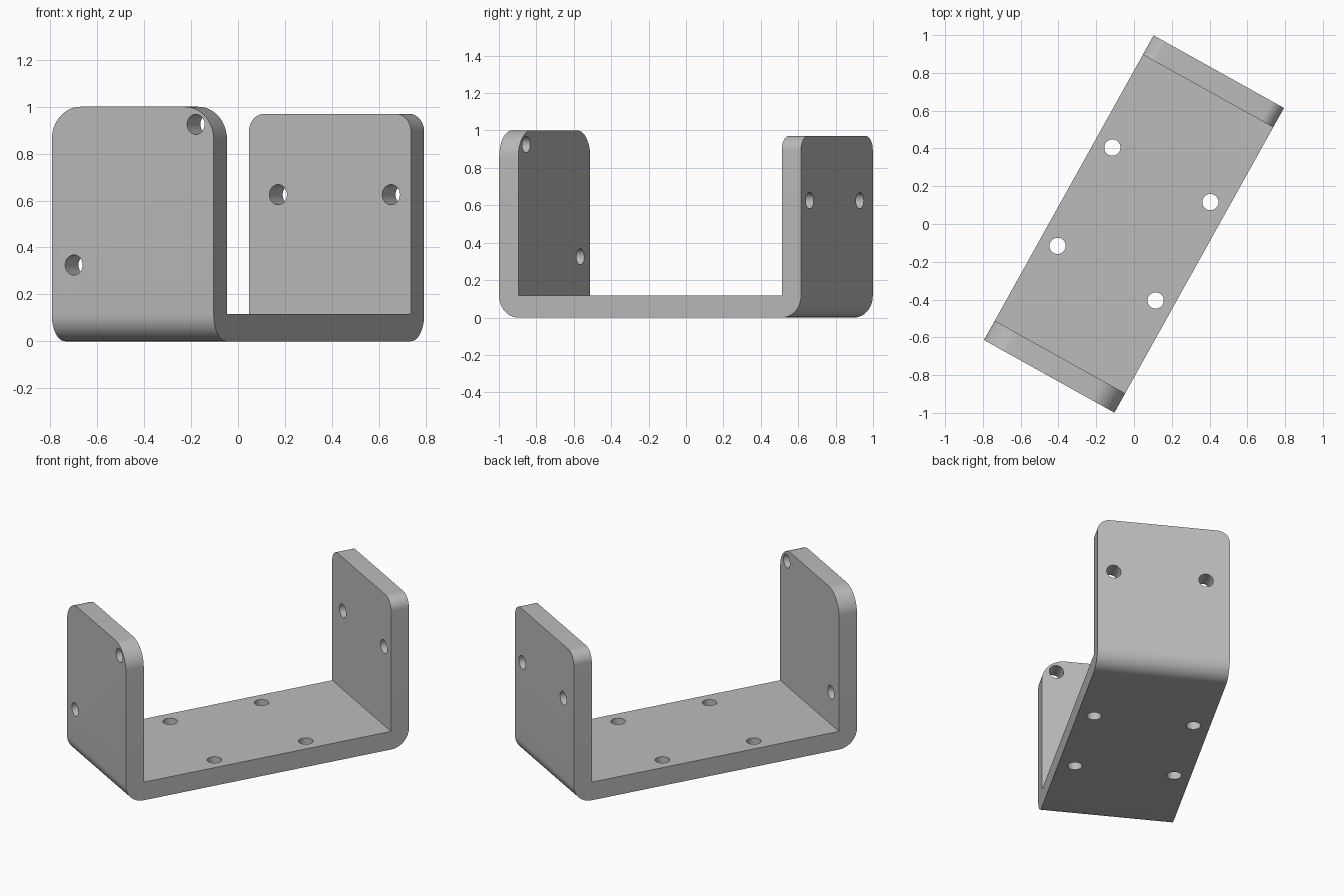
import bpy
import bmesh
import math
from mathutils import Matrix, Vector

# Remove the default cube
cube = bpy.data.objects.get("Cube")
if cube:
    bpy.data.objects.remove(cube, do_unlink=True)

WIDTH, LENGTH, THICK = 0.79, 1.846, 0.117
FRONT_H, BACK_H, HOLE_R = 1.0, 0.97, 0.043
TURN = Matrix.Rotation(math.radians(-29.1), 4, 'Z')
HALF_W, HALF_L = WIDTH / 2, LENGTH / 2
INNER = HALF_L - THICK

# Plain grey finish
grey = bpy.data.materials.new("grey metal")
grey.use_nodes = True
color = (0.5, 0.5, 0.5, 1)
grey.diffuse_color = color
grey.node_tree.nodes["Principled BSDF"].inputs["Base Color"].default_value = color


def make_object(name, bm):
    bmesh.ops.recalc_face_normals(bm, faces=bm.faces[:])
    mesh = bpy.data.meshes.new(name)
    bm.to_mesh(mesh)
    bm.free()
    mesh.materials.append(grey)
    obj = bpy.data.objects.new(name, mesh)
    bpy.context.collection.objects.link(obj)
    obj.matrix_world = TURN
    return obj


def round_edges(bm, radius, test):
    edges = [e for e in bm.edges if test((e.verts[0].co + e.verts[1].co) / 2,
                                         e.verts[1].co - e.verts[0].co)]
    bmesh.ops.bevel(bm, geom=edges, offset=radius, segments=12,
                    profile=0.5, affect='EDGES')


# Bracket body: U-shaped side profile extruded across the width
profile = [(-HALF_L, 0), (HALF_L, 0), (HALF_L, BACK_H), (INNER, BACK_H),
           (INNER, THICK), (-INNER, THICK), (-INNER, FRONT_H), (-HALF_L, FRONT_H)]
bm = bmesh.new()
side = bm.faces.new([bm.verts.new((-HALF_W, y, z)) for y, z in profile])
new = bmesh.ops.extrude_face_region(bm, geom=[side])["geom"]
bmesh.ops.translate(bm, vec=(WIDTH, 0, 0),
                    verts=[v for v in new if isinstance(v, bmesh.types.BMVert)])
bmesh.ops.recalc_face_normals(bm, faces=bm.faces[:])

# Outer bends, then the top corners of each upright
round_edges(bm, 0.115, lambda c, d: abs(d.x) > 0.5 and c.z < 0.01)
round_edges(bm, 0.14, lambda c, d: abs(d.y) > 0.1 and c.z > 0.9 and c.y < 0)
round_edges(bm, 0.075, lambda c, d: abs(d.y) > 0.1 and c.z > 0.9 and c.y > 0)
bracket = make_object("bracket", bm)

# Screw holes: two in each upright, four in the base
holes = [((-0.287, -HALF_L, 0.325), 'X'), ((0.308, -HALF_L, 0.925), 'X'),
         ((-0.253, HALF_L, 0.625), 'X'), ((0.298, HALF_L, 0.625), 'X')]
holes += [((x, y, 0), 'Z') for x in (-0.297, 0.297) for y in (-0.298, 0.298)]
bm = bmesh.new()
for position, axis in holes:
    angle = math.pi / 2 if axis == 'X' else 0
    bmesh.ops.create_cone(
        bm, cap_ends=True, segments=32, radius1=HOLE_R, radius2=HOLE_R, depth=0.4,
        matrix=Matrix.Translation(Vector(position)) @ Matrix.Rotation(angle, 4, 'X'))
cutter = make_object("hole_cutter", bm)
cutter.hide_render = True

cut = bracket.modifiers.new("holes", 'BOOLEAN')
cut.operation = 'DIFFERENCE'
cut.solver = 'EXACT'
cut.object = cutter
bpy.ops.object.select_all(action='DESELECT')
bracket.select_set(True)
bpy.context.view_layer.objects.active = bracket
bpy.ops.object.modifier_apply(modifier=cut.name)
bpy.data.objects.remove(cutter, do_unlink=True)
bpy.ops.object.shade_smooth_by_angle(angle=math.radians(30))
